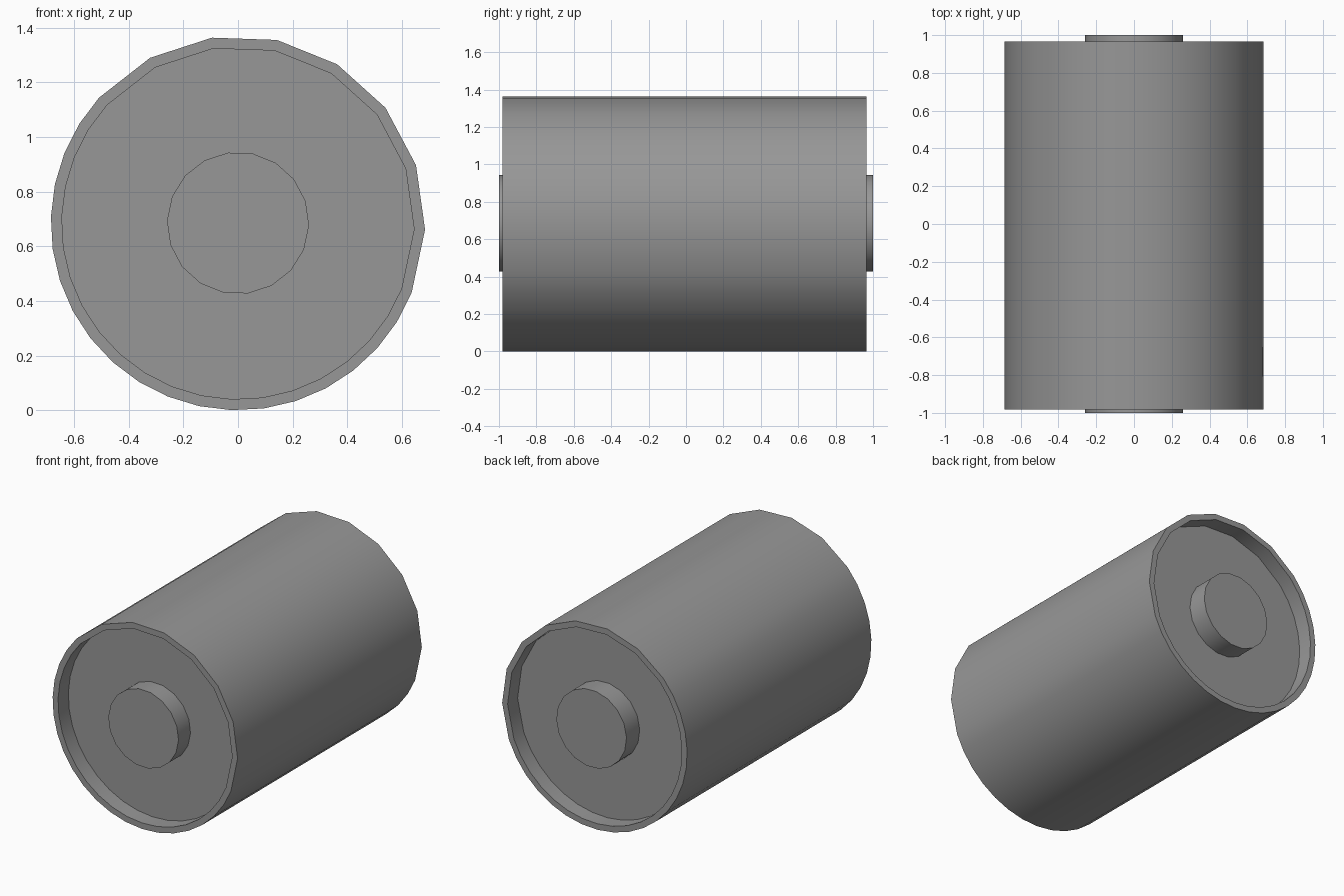
import bpy, bmesh
from math import cos, sin, radians

if "Cube" in bpy.data.objects:
    bpy.data.objects.remove(bpy.data.objects["Cube"])

CENTRE_Z = 0.685
# Drum section: coarse facets over the top right, fine facets on the rest
drum_angles = list(range(-2, 138, 20)) + list(range(138, 339, 10))
boss_angles = list(range(-2, 358, 20))

dark_grey = bpy.data.materials.new("dark_grey")
dark_grey.diffuse_color = (0.31, 0.31, 0.31, 1)
dark_grey.use_nodes = True
dark_grey.node_tree.nodes["Principled BSDF"].inputs["Base Color"].default_value = dark_grey.diffuse_color


def lathe(name, angles, profile):
    """Sweep (radius, y) rings around the y axis and cap both ends."""
    bm = bmesh.new()
    rings = [[bm.verts.new((r * cos(radians(a)), y, CENTRE_Z + r * sin(radians(a))))
              for a in angles] for r, y in profile]
    n = len(angles)
    for a, b in zip(rings, rings[1:]):
        for i in range(n):
            j = (i + 1) % n
            bm.faces.new((a[i], a[j], b[j], b[i]))
    bm.faces.new(rings[0])
    bm.faces.new(rings[-1])
    bmesh.ops.recalc_face_normals(bm, faces=bm.faces)
    mesh = bpy.data.meshes.new(name)
    bm.to_mesh(mesh)
    bm.free()
    mesh.materials.append(dark_grey)
    obj = bpy.data.objects.new(name, mesh)
    bpy.context.collection.objects.link(obj)
    bpy.ops.object.select_all(action='DESELECT')
    obj.select_set(True)
    bpy.context.view_layer.objects.active = obj
    bpy.ops.object.shade_smooth_by_angle(angle=radians(30))
    return obj


# Drum with a recessed face inside a thin rim at each end
lathe("drum", drum_angles,
      [(0.645, -0.873), (0.645, -0.982), (0.685, -0.982),
       (0.685, 0.966), (0.645, 0.966), (0.645, 0.86)])

# Hub bosses standing on the recessed faces
lathe("front_hub", boss_angles, [(0.26, -0.873), (0.26, -1.0)])
lathe("back_hub", boss_angles, [(0.26, 0.86), (0.26, 1.0)])
